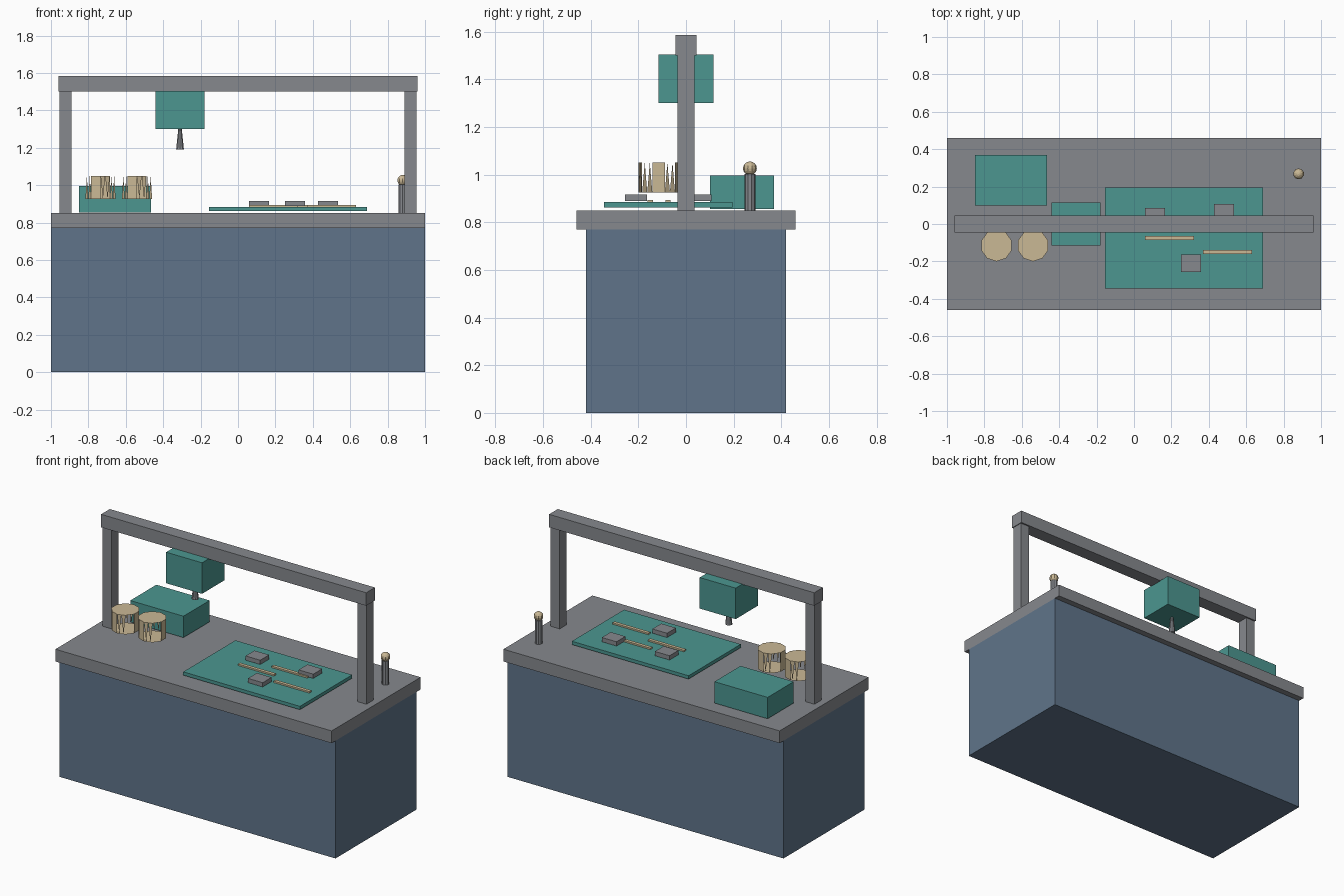
import bpy, bmesh
from math import cos, sin, radians

if "Cube" in bpy.data.objects:
    bpy.data.objects.remove(bpy.data.objects["Cube"], do_unlink=True)


def material(name, *rgb):
    m = bpy.data.materials.new(name)
    m.use_nodes = True
    m.diffuse_color = (*rgb, 1)
    m.node_tree.nodes["Principled BSDF"].inputs["Base Color"].default_value = (*rgb, 1)
    return m


BLUE = material("slate blue", 0.115, 0.175, 0.255)
GREY = material("metal grey", 0.24, 0.25, 0.27)
TEAL = material("teal", 0.072, 0.305, 0.28)
TAN = material("tan", 0.59, 0.48, 0.30)


def finish(name, bm, mat):
    mesh = bpy.data.meshes.new(name)
    bm.to_mesh(mesh)
    bm.free()
    mesh.materials.append(mat)
    ob = bpy.data.objects.new(name, mesh)
    bpy.context.collection.objects.link(ob)
    return ob


def box(name, mat, xs, ys, zs):
    bm = bmesh.new()
    bmesh.ops.create_cube(bm, size=1)
    for v in bm.verts:
        for i, (lo, hi) in enumerate((xs, ys, zs)):
            v.co[i] = lo if v.co[i] < 0 else hi
    return finish(name, bm, mat)


def cone(name, mat, x, y, z0, z1, r0, r1, sides=10):
    bm = bmesh.new()
    bmesh.ops.create_cone(bm, cap_ends=True, segments=sides,
                          radius1=r0, radius2=r1, depth=z1 - z0)
    ob = finish(name, bm, mat)
    ob.location = (x, y, (z0 + z1) / 2)
    return ob


def cup(name, x, y, z0, z1, r):
    """Ten-sided drum whose wall alternates solid panels, spikes and gaps."""
    bm = bmesh.new()
    rings = [[bm.verts.new((x + r * cos(radians(36 * i - 18)),
                            y + r * sin(radians(36 * i - 18)), z))
              for i in range(10)] for z in (z0, z1)]
    bm.faces.new(rings[0][::-1])
    bm.faces.new(rings[1])
    pattern = ("solid", "up", "solid", "down", "gap")
    for i in range(10):
        j = (i + 1) % 10
        a, b, c, d = rings[0][i], rings[0][j], rings[1][j], rings[1][i]
        kind = pattern[i % 5]
        if kind == "solid":
            bm.faces.new((a, b, c, d))
        elif kind != "gap":
            # two slim triangles side by side
            for s in (0, 0.5):
                p = [a.co.lerp(b.co, s + t) for t in (0, 0.25, 0.5)]
                q = [d.co.lerp(c.co, s + t) for t in (0, 0.25, 0.5)]
                tri = (p[0], p[2], q[1]) if kind == "up" else (p[1], q[2], q[0])
                bm.faces.new([bm.verts.new(co) for co in tri])
    return finish(name, bm, TAN)


# Bench
box("bench_body", BLUE, (-1, 1), (-0.42, 0.42), (0, 0.77))
box("bench_top", GREY, (-1, 1), (-0.46, 0.46), (0.77, 0.85))

# Overhead frame
for side, s in (("left", 1), ("right", -1)):
    box(side + "_post", GREY, sorted((s * 0.89, s * 0.955)), (-0.035, 0.035), (0.85, 1.5))
box("overhead_beam", GREY, (-0.96, 0.96), (-0.045, 0.045), (1.5, 1.585))

# Hanging tool head
box("tool_head", TEAL, (-0.44, -0.18), (-0.115, 0.115), (1.3, 1.503))
cone("tool_nozzle", GREY, -0.31, 0, 1.19, 1.3, 0.022, 0.01)

# Storage box and work mat
box("storage_box", TEAL, (-0.85, -0.465), (0.1, 0.37), (0.855, 0.995))
box("work_mat", TEAL, (-0.155, 0.69), (-0.345, 0.195), (0.862, 0.884))

# Blocks and strips lying on the mat
for i, (x, y) in enumerate(((0.112, 0.04), (0.305, -0.21), (0.482, 0.06))):
    box(f"mat_block_{i + 1}", GREY, (x - 0.053, x + 0.053), (y - 0.046, y + 0.046), (0.888, 0.916))
for i, (x, y) in enumerate(((0.19, -0.075), (0.5, -0.15), (0.37, 0.015))):
    box(f"mat_strip_{i + 1}", TAN, (x - 0.13, x + 0.13), (y - 0.011, y + 0.011), (0.884, 0.894))

# Drums
for i, x in enumerate((-0.735, -0.54)):
    cup(f"drum_{i + 1}", x, -0.115, 0.925, 1.05, 0.085)

# Lever with knob
cone("lever_rod", GREY, 0.88, 0.268, 0.85, 1.003, 0.023, 0.023)
bm = bmesh.new()
bmesh.ops.create_uvsphere(bm, u_segments=10, v_segments=8, radius=0.029)
finish("lever_knob", bm, TAN).location = (0.88, 0.268, 1.026)
